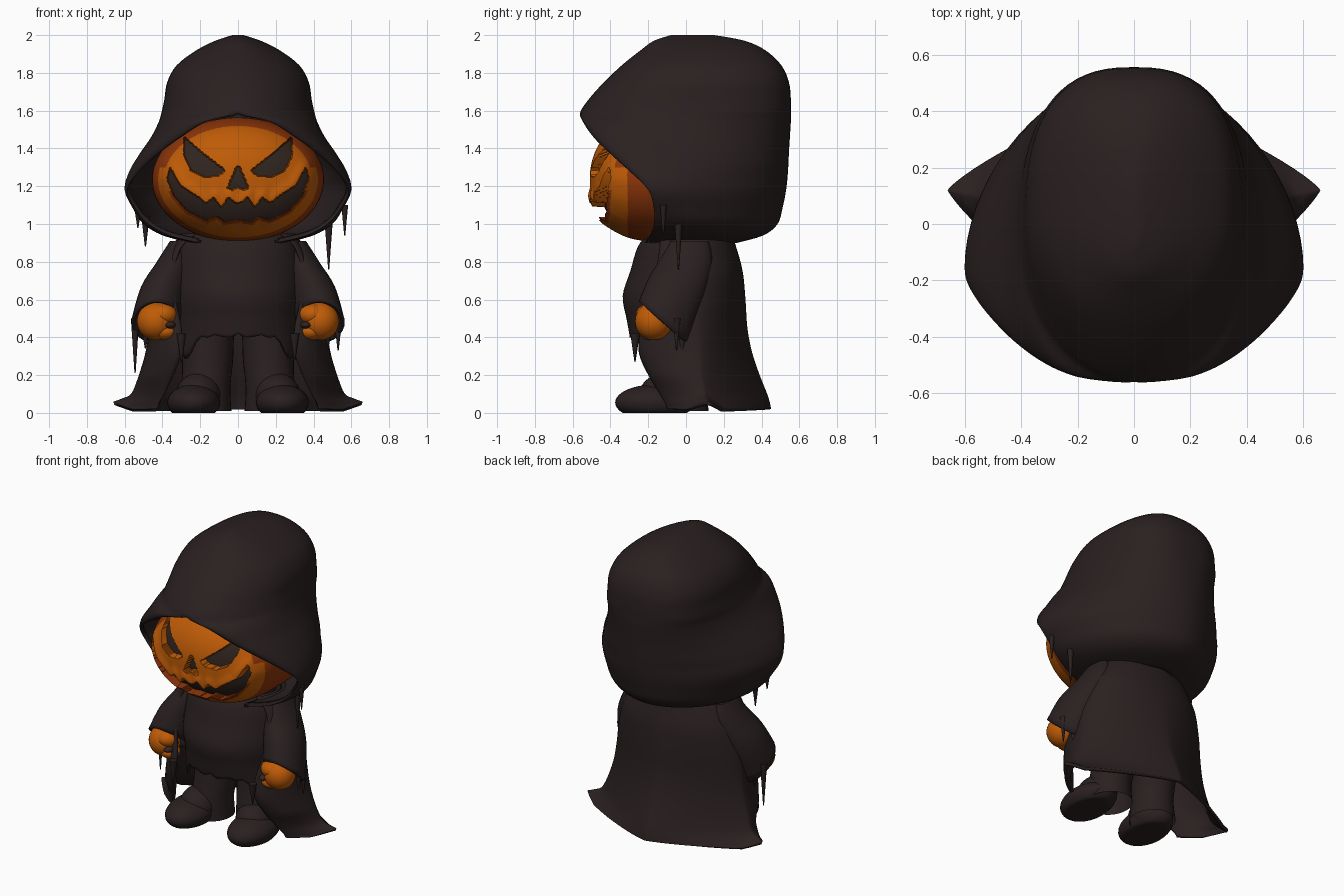
import bpy, bmesh, math
from mathutils import Vector

if "Cube" in bpy.data.objects:
    bpy.data.objects.remove(bpy.data.objects["Cube"])


def material(name, rgb):
    m = bpy.data.materials.new(name)
    m.diffuse_color = (*rgb, 1)
    m.use_nodes = True
    m.node_tree.nodes["Principled BSDF"].inputs["Base Color"].default_value = m.diffuse_color
    return m


CLOTH = material("dark cloth", (0.023, 0.0145, 0.0145))
ORANGE = material("pumpkin orange", (0.52, 0.105, 0.002))
RUST = material("rust orange", (0.27, 0.036, 0.003))
HOLLOW = material("carved hollow", (0.030, 0.018, 0.014))


def finish(name, bm, mats, thick=0, angle=50):
    me = bpy.data.meshes.new(name)
    bm.to_mesh(me)
    bm.free()
    for m in mats:
        me.materials.append(m)
    me.shade_smooth()
    me.set_sharp_from_angle(angle=math.radians(angle))
    ob = bpy.data.objects.new(name, me)
    bpy.context.collection.objects.link(ob)
    if thick:
        mod = ob.modifiers.new("thickness", "SOLIDIFY")
        mod.thickness, mod.offset = thick, -1
    return ob


def smooth_rows(rows, steps=4):
    """Catmull-Rom between rows of numbers."""
    out = []
    for i in range(len(rows) - 1):
        a, b, c, d = (rows[min(max(k, 0), len(rows) - 1)] for k in range(i - 1, i + 3))
        for s in range(steps):
            t = s / steps
            out.append([0.5 * (2 * q + (r - p) * t + (2 * p - 5 * q + 4 * r - u) * t * t
                               + (3 * q - p - 3 * r + u) * t ** 3)
                        for p, q, r, u in zip(a, b, c, d)])
    return out + [list(rows[-1])]


def skin(name, rings, closed, cap, thick, mat=CLOTH):
    bm = bmesh.new()
    vr = [[bm.verts.new(p) for p in ring] for ring in rings]
    n = len(vr[0])
    for a, b in zip(vr, vr[1:]):
        for i in range(n if closed else n - 1):
            j = (i + 1) % n
            bm.faces.new((a[i], a[j], b[j], b[i]))
    if cap:
        bm.faces.new(vr[0])
    bmesh.ops.remove_doubles(bm, verts=bm.verts, dist=0.0005)
    bmesh.ops.recalc_face_normals(bm, faces=bm.faces)
    return finish(name, bm, [mat], thick)


def drape(name, rows, thick, cap=False, power=lambda z: 1, front=lambda z: 1,
          shift=lambda x, y, z: 0):
    """Rows: height, front edge x y, widest x y, back y; mirrored in x."""
    rings = []
    for z, xf, yf, xw, yw, yk in smooth_rows(rows):
        xf, p, q = max(xf, 0), power(z), front(z)
        half = []
        for i in range(12):
            t = math.pi / 2 * i / 12
            half.append((xf + (xw - xf) * math.sin(t) ** q, yw + (yf - yw) * math.cos(t) ** q))
        for i in range(19):
            t = math.pi / 2 * i / 18
            half.append((xw * max(math.cos(t), 0) ** p, yw + (yk - yw) * math.sin(t) ** p))
        full = half + [(-x, y) for x, y in reversed(half[:-1])]
        rings.append([(x, y, z + shift(x, y, z)) for x, y in full])
    return skin(name, rings, False, cap, thick)


def tube(name, rows, side, thick=0):
    """Rows: centre x y z, radius x y, forward tilt."""
    rings = []
    for x, y, z, rx, ry, tilt in smooth_rows(rows):
        angs = [2 * math.pi * i / 32 for i in range(32)]
        rings.append([(side * (x + rx * math.cos(a)), y + ry * math.sin(a),
                       z - tilt * math.sin(a)) for a in angs])
    return skin(name, rings, True, True, thick)


def blob(name, centre, size, mat, floor=None):
    bm = bmesh.new()
    bmesh.ops.create_uvsphere(bm, u_segments=32, v_segments=20, radius=1)
    for v in bm.verts:
        v.co = Vector(c + s * k for c, s, k in zip(centre, size, v.co))
        if floor is not None:
            v.co.z = max(v.co.z, floor)
    return finish(name, bm, [mat])


def ramp(z, z0, z1):
    return min(1, max(0, (z - z0) / (z1 - z0)))


# Hood: closed crown, open at the front below the peak, squarer towards the back
drape("hood", [
    (2.00, 0, -.08, .03, .05, .15), (1.97, 0, -.17, .12, .05, .31),
    (1.92, 0, -.24, .22, .05, .42), (1.84, 0, -.34, .325, .04, .505),
    (1.75, 0, -.435, .375, .03, .545), (1.66, 0, -.515, .39, 0, .555),
    (1.59, 0, -.56, .405, -.03, .555), (1.54, .17, -.545, .42, -.08, .555),
    (1.46, .30, -.49, .46, -.13, .55), (1.38, .41, -.41, .515, -.17, .545),
    (1.28, .52, -.30, .575, -.16, .54), (1.18, .585, -.20, .60, -.15, .53),
    (1.08, .54, -.17, .555, -.10, .51), (1.00, .47, -.17, .50, -.05, .485),
    (.94, .36, -.19, .40, 0, .41), (.90, .20, -.22, .25, .02, .27)], 0.025, cap=True,
    power=lambda z: 1.1 - 0.32 * ramp(z, 1.25, 1.6))

# Cape: wraps the back, flares to pointed, upturned tips at the hem
drape("cape", [
    (.95, .22, -.14, .30, .02, .24), (.88, .30, -.14, .35, .03, .265),
    (.75, .34, -.16, .41, .04, .30), (.60, .33, -.20, .45, .05, .315),
    (.45, .30, -.24, .47, .06, .325), (.32, .30, -.25, .49, .07, .35),
    (.20, .34, -.20, .525, .08, .39), (.10, .39, -.14, .565, .10, .43),
    (.05, .42, -.11, .62, .11, .445), (.02, .43, -.10, .66, .12, .45)], 0.02,
    power=lambda z: 1.65 - 0.65 * ramp(z, 0.1, 0.75),
    front=lambda z: 1.7 - 0.7 * ramp(z, 0.03, 0.2),
    shift=lambda x, y, z: 0.04 * max(0, abs(x) - .56) / .1)


# Tunic with a tattered hem
def tatter(x, y, z):
    w = max(0, (0.5 - z) / 0.1)
    return -w * (0.03 * abs(math.sin(28 * x)) + 0.14 * max(0, 1 - abs(abs(x) - .28) / .08) * (y < 0))


drape("tunic", [
    (.95, 0, -.20, .28, 0, .20), (.88, 0, -.255, .32, 0, .23),
    (.75, 0, -.295, .34, 0, .25), (.62, 0, -.335, .345, 0, .26),
    (.50, 0, -.315, .335, 0, .26), (.42, 0, -.30, .325, 0, .26)], 0.02, shift=tatter)

# Limbs
for s, side in ((-1, "left"), (1, "right")):
    tube(side + "_sleeve", [(.32, .02, .91, .04, .10, 0), (.34, 0, .80, .09, .14, .01),
                            (.39, -.05, .66, .125, .15, .05), (.435, -.12, .48, .13, .13, .11)],
         s, 0.02)
    tube(side + "_leg", [(.16, .02, .55, .14, .15, 0), (.16, 0, .30, .135, .145, 0),
                         (.17, -.03, .14, .13, .14, 0), (.175, -.03, .01, .14, .15, 0)], s)
    blob(side + "_boot", (s * .235, -.165, .055), (.14, .21, .095), CLOTH, 0)
    blob(side + "_instep", (s * .21, -.11, .09), (.12, .14, .12), CLOTH, 0)
    blob(side + "_fist", (s * .435, -.17, .485), (.10, .10, .10), ORANGE)
    blob(side + "_fingers", (s * .395, -.185, .52), (.075, .08, .06), ORANGE)
    blob(side + "_thumb", (s * .385, -.185, .43), (.065, .065, .045), ORANGE)
    blob(side + "_grip_gap", (s * .36, -.22, .465), (.03, .05, .02), HOLLOW)

# Drips of torn cloth: x, y, top, bottom, radius
for i, (x, y, top, low, r) in enumerate([
        (-.49, -.05, 1.04, .88, .022), (.48, -.04, 1.02, .76, .022), (.565, -.12, 1.10, .94, .018),
        (-.53, -.12, 1.08, .98, .018), (-.545, -.06, .50, .21, .022), (.53, -.05, .50, .33, .022),
        (-.49, -.04, .44, .34, .02), (.47, -.02, .42, .28, .02), (-.30, -.27, .42, .27, .025),
        (.30, -.27, .42, .28, .025)]):
    bm = bmesh.new()
    bmesh.ops.create_cone(bm, cap_ends=True, segments=12, radius1=0.003, radius2=r, depth=top - low)
    bmesh.ops.translate(bm, verts=bm.verts, vec=(x, y, (top + low) / 2))
    finish(f"drip_{i}", bm, [CLOTH])

# Pumpkin head, carved by half outlines in |x|, z
EYE = [(.285, 1.46), (.18, 1.37), (.07, 1.285), (.10, 1.255), (.18, 1.25), (.25, 1.285), (.285, 1.36)]
NOSE = [(-.01, 1.31), (.01, 1.30), (.055, 1.19), (.03, 1.18), (0, 1.195), (-.01, 1.195)]
MOUTH = [(-.01, 1.11), (.01, 1.11), (.05, 1.14), (.09, 1.09), (.13, 1.14), (.17, 1.11), (.22, 1.15),
         (.30, 1.20), (.36, 1.30), (.375, 1.24), (.34, 1.15), (.27, 1.07), (.17, 1.02),
         (.11, 1.04), (.07, 1.01), (-.01, 1.025)]


def inside(x, z, poly):
    hit = False
    for (x1, z1), (x2, z2) in zip(poly, poly[1:] + poly[:1]):
        if (z1 > z) != (z2 > z) and x < (x2 - x1) * (z - z1) / (z2 - z1) + x1:
            hit = not hit
    return hit


def distance(x, z, poly):
    best = 9
    for (x1, z1), (x2, z2) in zip(poly, poly[1:] + poly[:1]):
        dx, dz = x2 - x1, z2 - z1
        t = min(1, max(0, ((x - x1) * dx + (z - z1) * dz) / (dx * dx + dz * dz)))
        best = min(best, math.hypot(x - x1 - t * dx, z - z1 - t * dz))
    return best


bm = bmesh.new()
bmesh.ops.create_icosphere(bm, subdivisions=7, radius=1)
carved, lip = set(), set()
for v in bm.verts:
    nx, ny, nz = v.co
    x, z = .455 * nx, 1.235 + .33 * nz
    y = -.06 + .45 * math.copysign(abs(ny) ** 0.6, ny)
    if ny < -0.1:
        ax = abs(x)
        if any(inside(ax, z, p) for p in (EYE, NOSE, MOUTH)):
            carved.add(v)
            y += 0.05
        else:
            d = distance(ax, z, MOUTH)
            y -= 0.02 * math.exp(-(d / .04) ** 2)
            if d < 0.014 and z < 1.15 - 0.4 * (.3 - ax):
                lip.add(v)
    v.co = (x, y, z)
for f in bm.faces:
    n = sum(v in carved for v in f.verts)
    c = f.calc_center_median()
    edge = math.hypot(c.x / .455, (c.z - 1.235) / .33)
    if n == 3:
        f.material_index = 2
    elif edge > (0.86 if c.z > 1.3 else 0.93) or c.y > -.2 or any(v in lip for v in f.verts):
        f.material_index = 1
finish("pumpkin_head", bm, [ORANGE, RUST, HOLLOW], angle=40)
